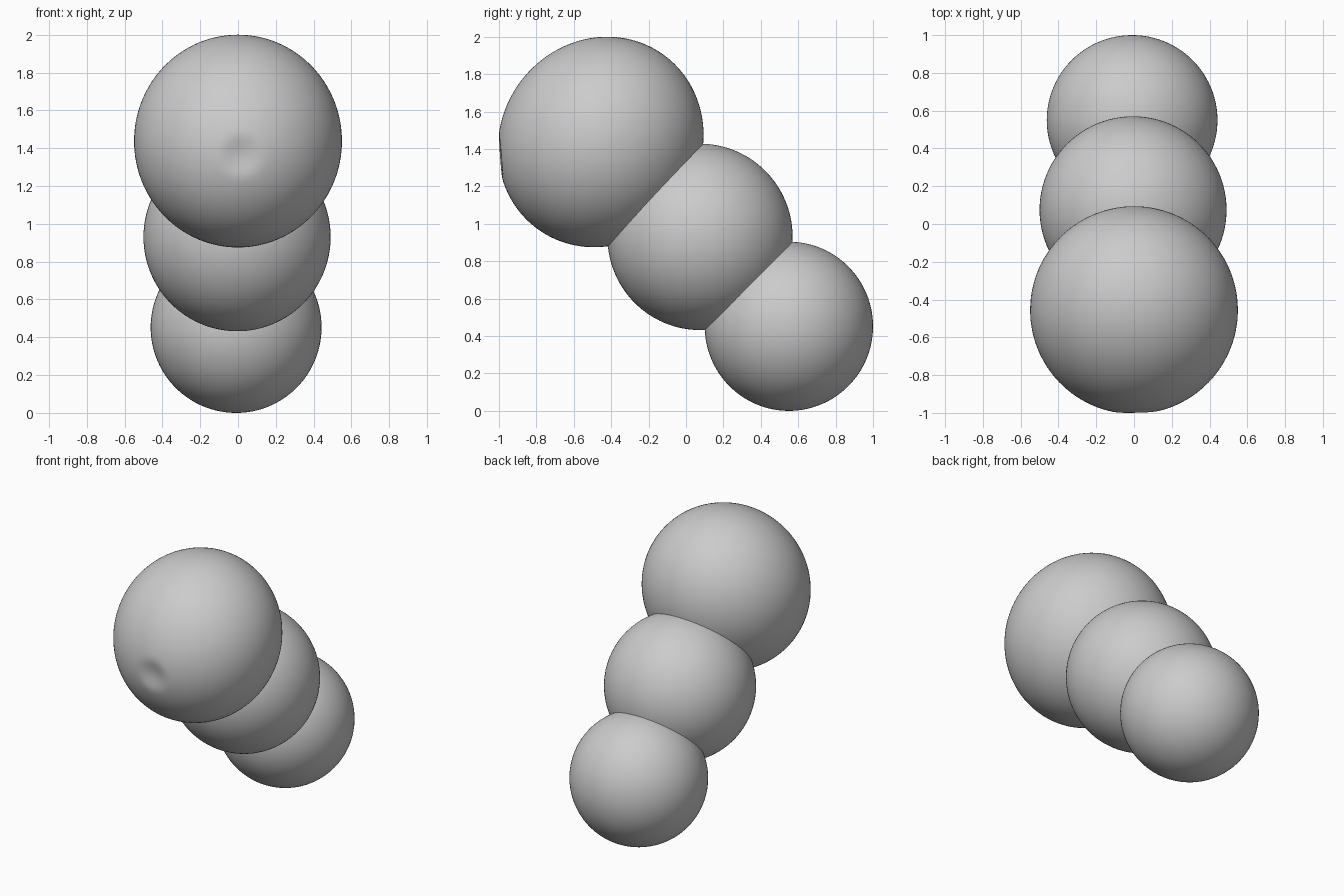
import bpy
import math
from mathutils import Matrix

cube = bpy.data.objects.get("Cube")
if cube:
    bpy.data.objects.remove(cube, do_unlink=True)

grey = bpy.data.materials.new("plain grey")
grey.use_nodes = True
colour = (0.6, 0.6, 0.6, 1)
grey.diffuse_color = colour
grey.node_tree.nodes["Principled BSDF"].inputs["Base Color"].default_value = colour


def ball(name, centre, radii, tilt=0):
    """Smooth ellipsoid, tilted about x, with its shape baked into the mesh."""
    bpy.ops.mesh.primitive_uv_sphere_add(segments=96, ring_count=64, radius=1)
    obj = bpy.context.object
    obj.name = name
    shape = (Matrix.Translation(centre) @ Matrix.Rotation(tilt, 4, "X")
             @ Matrix.Diagonal((*radii, 1)))
    obj.data.transform(shape)
    obj.data.materials.append(grey)
    bpy.ops.object.shade_smooth()
    return obj


# Stack of overlapping balls, leaning forward
ball("lower_ball", (-0.01, 0.55, 0.452), (0.452, 0.45, 0.452))
ball("middle_ball", (-0.005, 0.075, 0.93), (0.495, 0.495, 0.498))
top = ball("top_ball", (0, -0.456, 1.4375), (0.55, 0.575, 0.537), math.radians(54.7))

# Shallow dimple on the front of the top ball
for v in top.data.vertices:
    d = math.hypot(v.co.x - 0.015, v.co.z - 1.36) / 0.13
    if v.co.y < -0.8 and d < 1:
        v.co.y += 0.025 * (1 - d * d) ** 2
top.data.update()
